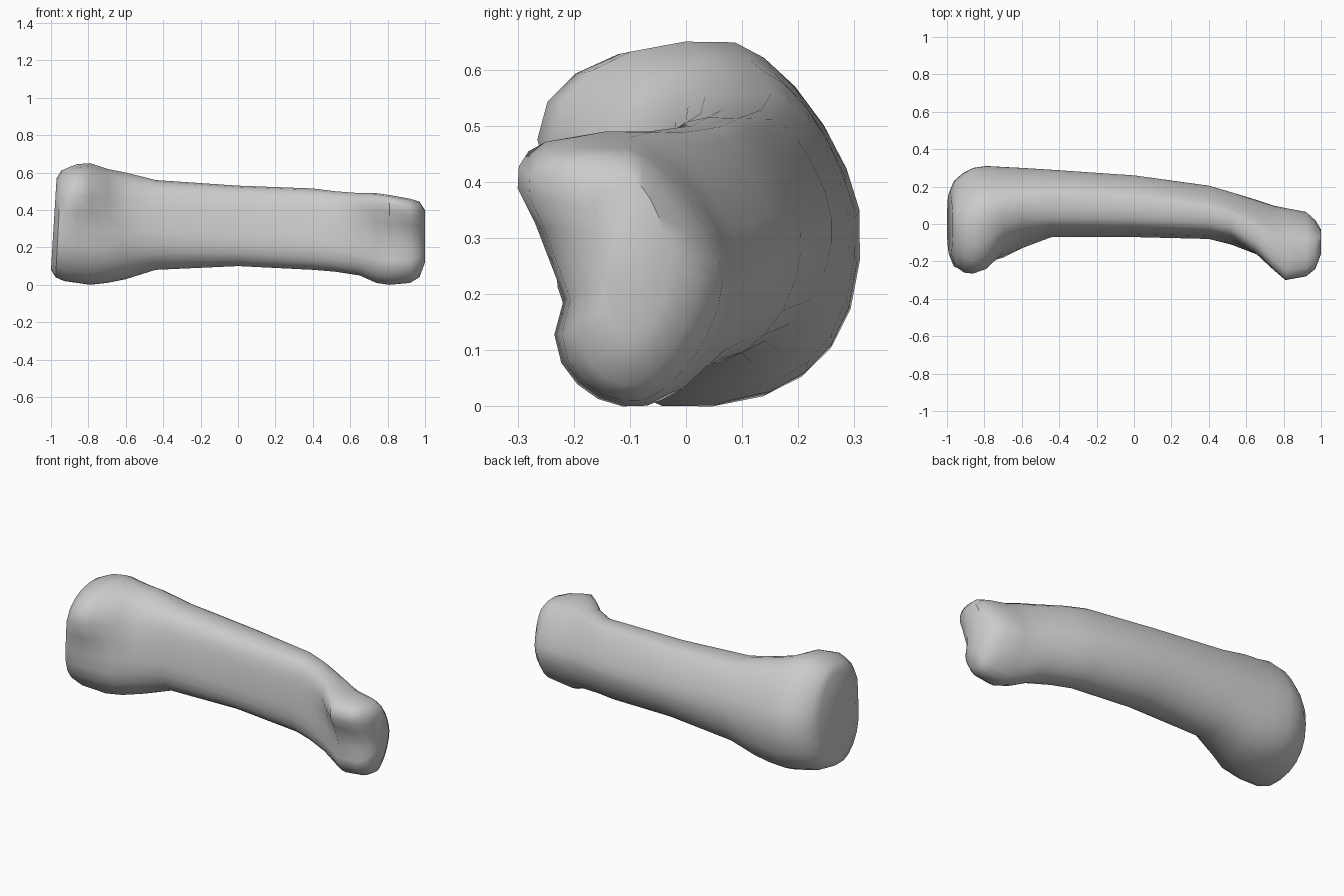
import bpy, bmesh, math

cube = bpy.data.objects.get("Cube")
if cube:
    bpy.data.objects.remove(cube, do_unlink=True)

SIDES = 24

# Stations along the bone:
# x, y min, y max, z min, z max, front groove, lean of front, lean of whole
STATIONS = [
    (-1.0, -.17, .17, .08, .57, 0, 0, 0),
    (-.975, -.23, .23, .04, .61, .1, 0, 0),
    (-.93, -.26, .27, .02, .63, .15, -.1, 0),
    (-.86, -.265, .3, .01, .645, .2, -.15, 0),
    (-.79, -.24, .31, 0, .65, .2, -.1, 0),
    (-.7, -.18, .305, .01, .62, .1, .25, 0),
    (-.6, -.13, .3, .03, .6, 0, .3, 0),
    (-.44, -.07, .29, .08, .56, 0, .2, 0),
    (0, -.07, .26, .1, .53, 0, .2, 0),
    (.4, -.08, .205, .08, .515, 0, .2, 0),
    (.52, -.11, .17, .07, .5, 0, .25, 0),
    (.65, -.16, .13, .05, .49, .1, .15, -.1),
    (.74, -.24, .1, .01, .49, .3, 0, -.2),
    (.81, -.3, .085, 0, .48, .4, 0, -.25),
    (.92, -.28, .065, .01, .46, .4, 0, -.25),
    (.97, -.24, .02, .04, .445, .4, 0, -.25),
    (1.0, -.16, -.03, .12, .4, .2, 0, -.2),
]

# Roundness of each quarter of the outline (small is boxy, 1 is round),
# keyed by x: front top, front low, back top, back low
ROUNDNESS = [
    (-.75, .8, 1.05, 1.25, .8),
    (-.44, .5, .9, 1.2, .95),
    (0, .5, .75, 1.2, 1.1),
    (.4, .5, .75, 1.45, 1.1),
    (.65, .5, .75, 1.35, 1.15),
    (.8, .5, .8, 1.1, 1.4),
]


def power(value, exponent):
    return math.copysign(abs(value) ** exponent, value)


def corners(x):
    """Blend the four roundness values at x."""
    if x <= ROUNDNESS[0][0]:
        return ROUNDNESS[0][1:]
    for a, b in zip(ROUNDNESS, ROUNDNESS[1:]):
        if x <= b[0]:
            f = (x - a[0]) / (b[0] - a[0])
            return [p + f * (q - p) for p, q in zip(a[1:], b[1:])]
    return ROUNDNESS[-1][1:]


def section(x, y_min, y_max, z_min, z_max, groove, front_lean, lean):
    """D-shaped outline: boxy at the front, round at the back."""
    quarter = corners(x)
    outline = []
    for i in range(SIDES):
        angle = math.tau * (i + .5) / SIDES
        c, s = math.cos(angle), math.sin(angle)
        roundness = quarter[(0 if c < 0 else 2) + (0 if s > 0 else 1)]
        u, v = power(c, roundness), power(s, roundness)
        # The crest sits a little behind the keel
        shift = lean * v + .15 * v * (1 - abs(u))
        if c < 0:
            shift += groove * math.exp(-(v / .4) ** 2) - front_lean * v * u
        outline.append((u + shift, v))
    lows = [min(axis) for axis in zip(*outline)]
    highs = [max(axis) for axis in zip(*outline)]
    ring = []
    for u, v in outline:
        s = (u - lows[0]) / (highs[0] - lows[0])
        t = (v - lows[1]) / (highs[1] - lows[1])
        # The joint face at the wide end tips slightly inward at the top
        tip = .03 * t if x < -.9 else 0
        ring.append((x + tip, y_min + s * (y_max - y_min), z_min + t * (z_max - z_min)))
    return ring


# Loft the outlines into one closed bone
bm = bmesh.new()
rings = [[bm.verts.new(p) for p in section(*s)] for s in STATIONS]
for a, b in zip(rings, rings[1:]):
    for i in range(SIDES):
        j = (i + 1) % SIDES
        bm.faces.new((a[i], a[j], b[j], b[i]))
bm.faces.new(rings[0])
bm.faces.new(rings[-1])
bmesh.ops.recalc_face_normals(bm, faces=bm.faces)

mesh = bpy.data.meshes.new("finger_bone")
bm.to_mesh(mesh)
bm.free()
bone = bpy.data.objects.new("finger_bone", mesh)
bpy.context.collection.objects.link(bone)

# Plain bone colour
grey = bpy.data.materials.new("bone_grey")
grey.use_nodes = True
colour = (.6, .6, .6, 1)
grey.diffuse_color = colour
grey.node_tree.nodes["Principled BSDF"].inputs["Base Color"].default_value = colour
mesh.materials.append(grey)

bpy.ops.object.select_all(action="DESELECT")
bone.select_set(True)
bpy.context.view_layer.objects.active = bone
bpy.ops.object.shade_smooth_by_angle(angle=math.radians(40))
